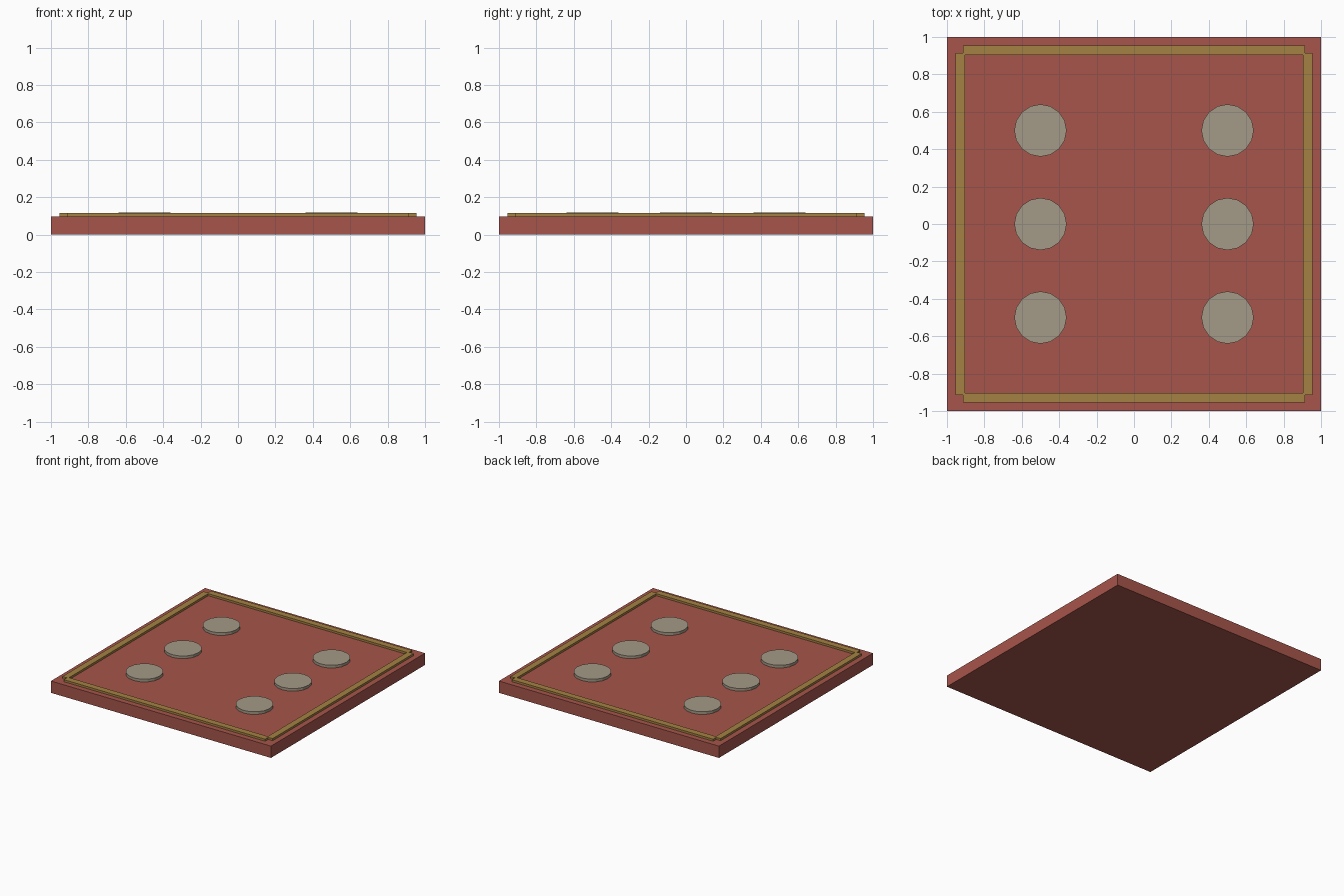
import bpy

if "Cube" in bpy.data.objects:
    bpy.data.objects.remove(bpy.data.objects["Cube"])

SLAB_TOP = 0.097


def material(name, rgb):
    m = bpy.data.materials.new(name)
    m.diffuse_color = (*rgb, 1)
    m.use_nodes = True
    m.node_tree.nodes["Principled BSDF"].inputs["Base Color"].default_value = m.diffuse_color
    return m


red = material("red_base", (0.38, 0.09, 0.07))
gold = material("gold_trim", (0.37, 0.22, 0.055))
stone = material("pale_stone", (0.37, 0.32, 0.24))


def finish(name, mat):
    o = bpy.context.object
    o.name = name
    o.data.materials.append(mat)
    return o


def box(name, mat, center, size):
    bpy.ops.mesh.primitive_cube_add(size=1, location=center)
    o = finish(name, mat)
    o.scale = size
    bpy.ops.object.transform_apply(location=False, rotation=False, scale=True)


# Base slab
box("base_slab", red, (0, 0, SLAB_TOP / 2), (2, 2, SLAB_TOP))

# Raised border strips, overlapping at notched corners
TRIM_H = 0.017
z = SLAB_TOP + TRIM_H / 2
for s, side_x, side_y in ((-1, "left", "front"), (1, "right", "back")):
    box("border_" + side_x, gold, (s * 0.929, 0, z), (0.052, 1.83, TRIM_H))
    box("border_" + side_y, gold, (0, s * 0.929, z), (1.83, 0.052, TRIM_H))

# Two columns of three faceted discs
DISC_H = 0.022
for x in (-0.5, 0.5):
    for y in (-0.5, 0, 0.5):
        bpy.ops.mesh.primitive_cylinder_add(vertices=16, radius=0.14, depth=DISC_H,
                                            location=(x, y, SLAB_TOP + DISC_H / 2))
        finish("disc", stone)
